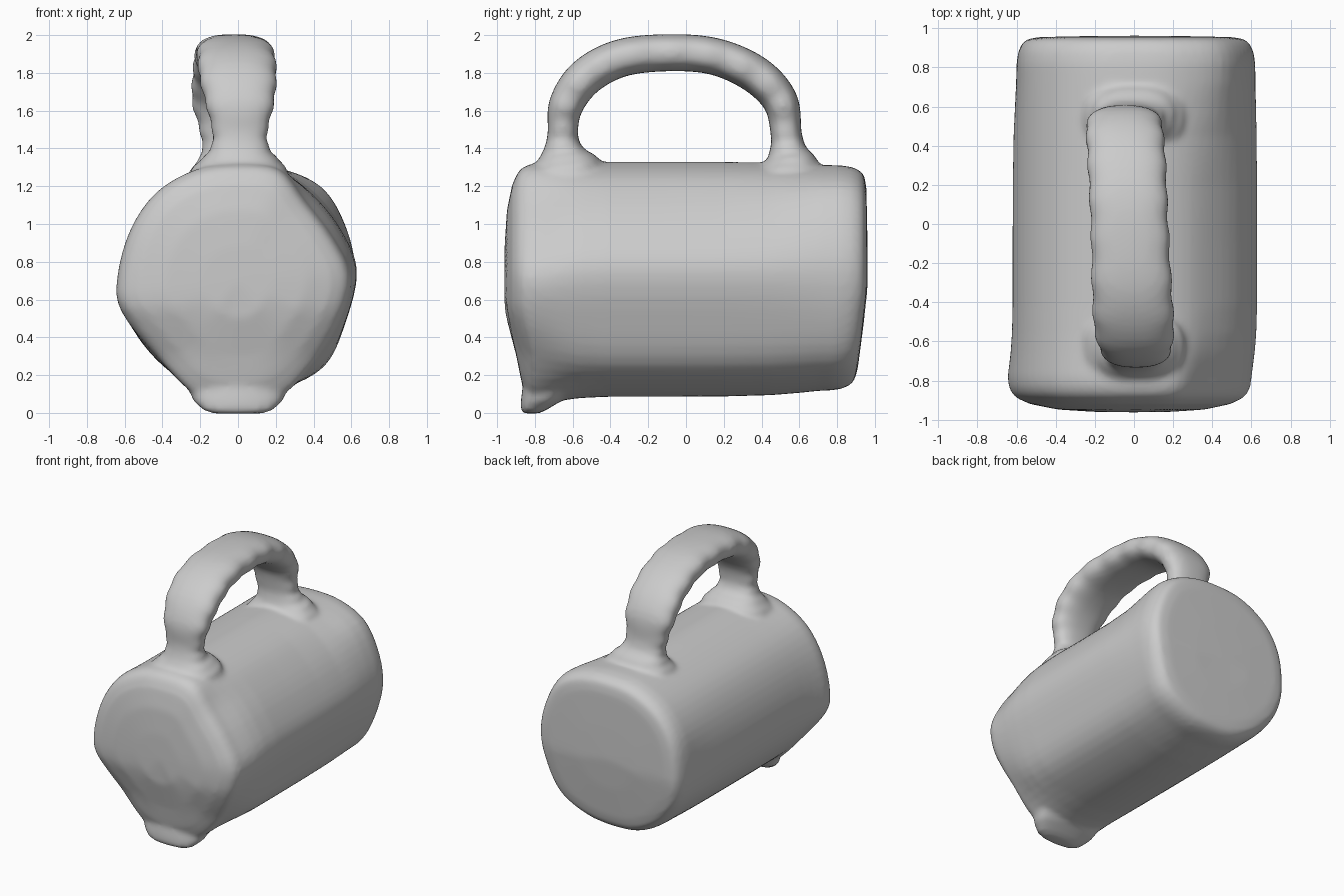
import bpy, math
from mathutils import Vector

if "Cube" in bpy.data.objects:
    bpy.data.objects.remove(bpy.data.objects["Cube"])


def spline(pts, steps, closed=False):
    """Catmull-Rom interpolation of equal-length tuples."""
    p = [Vector(q) for q in pts]
    n = len(p)
    pick = (lambda i: p[i % n]) if closed else (lambda i: p[max(0, min(n - 1, i))])
    out = []
    for i in range(n if closed else n - 1):
        a, b, c, d = (pick(i + k) for k in (-1, 0, 1, 2))
        for s in range(steps):
            t = s / steps
            out.append(0.5 * (2 * b + (c - a) * t + (2 * a - 5 * b + 4 * c - d) * t ** 2
                              + (3 * b - a - 3 * c + d) * t ** 3))
    if not closed:
        out.append(p[-1])
    return out


def loft(name, rings):
    """Skin a list of equal-size rings and close both ends."""
    n = len(rings[0])
    verts = [v for r in rings for v in r]
    faces = [(i * n + j, i * n + (j + 1) % n, (i + 1) * n + (j + 1) % n, (i + 1) * n + j)
             for i in range(len(rings) - 1) for j in range(n)]
    faces += [tuple(reversed(range(n))), tuple(range(len(verts) - n, len(verts)))]
    me = bpy.data.meshes.new(name)
    me.from_pydata(verts, [], faces)
    me.validate()
    ob = bpy.data.objects.new(name, me)
    bpy.context.collection.objects.link(ob)
    bpy.context.view_layer.objects.active = ob
    ob.select_set(True)
    bpy.ops.object.mode_set(mode='EDIT')
    bpy.ops.mesh.select_all(action='SELECT')
    bpy.ops.mesh.normals_make_consistent(inside=False)
    bpy.ops.object.mode_set(mode='OBJECT')
    ob.select_set(False)
    return ob


# Body cross-sections (x, z), 16 points each from the top, clockwise
front = [(0, 1.32), (.22, 1.29), (.36, 1.12), (.51, .92), (.60, .72), (.55, .50), (.42, .29), (.23, .09),
         (0, .04), (-.22, .09), (-.42, .29), (-.62, .54), (-.64, .72), (-.57, .97), (-.43, 1.17), (-.22, 1.29)]
middle = [(0, 1.33), (.24, 1.27), (.41, 1.14), (.55, .96), (.63, .75), (.57, .48), (.46, .25), (.24, .13),
          (0, .085), (-.22, .13), (-.43, .28), (-.58, .49), (-.62, .72), (-.56, .97), (-.43, 1.16), (-.22, 1.28)]
back = [(0, 1.31), (.24, 1.29), (.45, 1.19), (.57, .99), (.62, .75), (.57, .48), (.46, .27), (.24, .15),
        (0, .12), (-.22, .15), (-.43, .29), (-.57, .49), (-.60, .72), (-.56, .97), (-.43, 1.16), (-.22, 1.28)]
profiles = [spline(p, 4, True) for p in (front, middle, back)]

# Ring stations: y, scale, profile position (0 front, 1 middle, 2 back)
stations = [(-.962, .02, 0), (-.96, .3, 0), (-.948, .6, 0), (-.92, .82, 0), (-.89, .925, 0), (-.865, .965, 0),
            (-.83, .99, 0), (-.78, 1, .03), (-.72, 1, .3), (-.65, 1, .6), (-.56, 1, .85), (-.42, 1, 1),
            (-.1, 1, 1), (.2, 1, 1.05), (.45, 1, 1.25), (.6, 1, 1.6), (.72, 1, 1.9), (.82, 1, 2),
            (.88, .985, 2), (.92, .955, 2), (.945, .91, 2), (.955, .8, 2), (.96, .4, 2), (.962, .02, 2)]
rings = []
for y, s, k in stations:
    i = min(int(k), 1)
    ring = []
    for a, b in zip(profiles[i], profiles[i + 1]):
        x, z = a.lerp(b, k - i)
        z = .70 + (z - .70) * s
        # both ends lean inward towards the bottom
        if y < -.8:
            dy = min(.05, .2 * max(0, .55 - z)) * min(1, (-y - .8) / .08)
        else:
            dy = -.11 * max(0, .65 - z) * max(0, min(1, (y - .6) / .3))
        ring.append((x * s, y + dy, z))
    rings.append(ring)
body = loft("body", rings)

# Short pouring foot under the front edge: z, y centre, half width, half depth
foot = loft("foot", [[(hw * math.cos(t), yc + hd * math.copysign(abs(math.sin(t)) ** .7, math.sin(t)), z)
                      for t in (2 * math.pi * j / 32 for j in range(32))]
                     for z, yc, hw, hd in ((-.003, -.82, .13, .04), (.012, -.81, .18, .065), (.06, -.77, .235, .105),
                                           (.14, -.72, .27, .145), (.3, -.66, .38, .20))])

# Handle path: y, z, x offset, half width, half thickness; flared where it sinks into the body
path = [(-.63, 1.12, 0, .30, .20), (-.63, 1.24, 0, .28, .20), (-.64, 1.32, .01, .225, .18),
        (-.65, 1.39, .01, .16, .11), (-.652, 1.48, .01, .145, .08), (-.635, 1.63, .01, .18, .092),
        (-.53, 1.78, 0, .205, .10), (-.34, 1.88, -.01, .205, .10), (-.08, 1.907, -.02, .20, .098),
        (.16, 1.885, -.03, .20, .098), (.37, 1.79, -.04, .20, .10), (.50, 1.65, -.05, .195, .093),
        (.53, 1.48, -.04, .16, .082), (.54, 1.39, -.02, .17, .10), (.55, 1.32, 0, .225, .15),
        (.55, 1.24, 0, .28, .18), (.55, 1.12, 0, .30, .18)]
line = spline(path, 5)
rings = []
for i, p in enumerate(line):
    a, b = line[max(i - 1, 0)], line[min(i + 1, len(line) - 1)]
    t = Vector((0, b[0] - a[0], b[1] - a[1])).normalized()
    nrm = Vector((0, -t.z, t.y))
    hw = p[3] + .006 * math.sin(i * 1.6)
    ring = []
    for j in range(28):
        ang = 2 * math.pi * j / 28
        c, s = math.cos(ang), math.sin(ang)
        u = math.copysign(abs(c) ** .8, c) * hw
        v = math.copysign(abs(s) ** .8, s) * p[4]
        ring.append(Vector((p[2] + u, p[0], p[1])) + nrm * v)
    rings.append(ring)
handle = loft("handle", rings)

# Fuse the parts into one soft skin
for ob in (body, foot, handle):
    ob.select_set(True)
bpy.context.view_layer.objects.active = body
bpy.ops.object.join()
body.name = "mug"
fuse = body.modifiers.new("fuse", 'REMESH')
fuse.mode, fuse.voxel_size = 'VOXEL', .018
soft = body.modifiers.new("soften", 'SMOOTH')
soft.factor, soft.iterations = .5, 6
for m in ("fuse", "soften"):
    bpy.ops.object.modifier_apply(modifier=m)
bpy.ops.object.shade_smooth()
